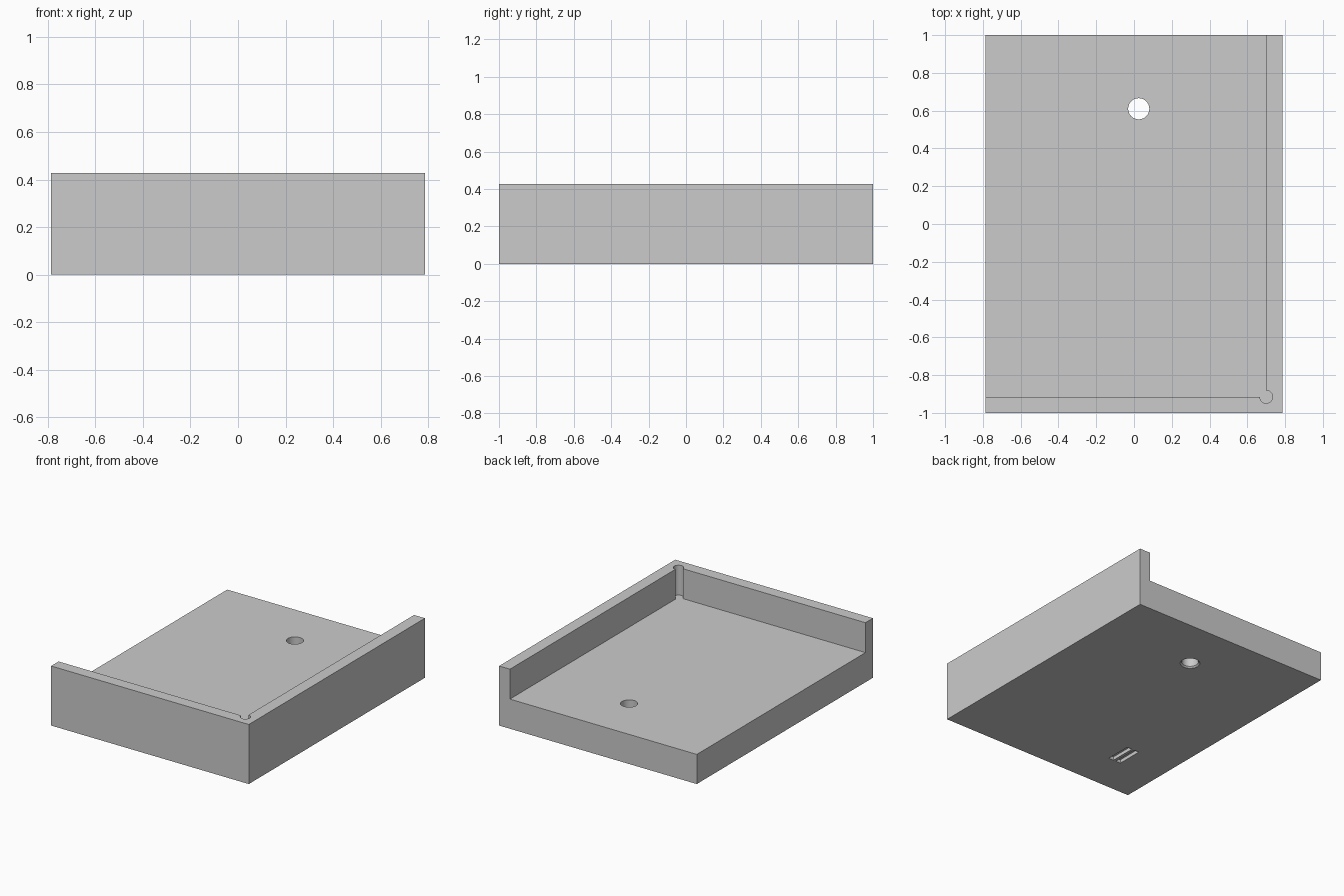
import bpy
import bmesh
from math import cos, sin, pi, radians

if "Cube" in bpy.data.objects:
    bpy.data.objects.remove(bpy.data.objects["Cube"])

HALF_X, HALF_Y, HEIGHT, FLOOR = 0.786, 1.0, 0.428, 0.213

grey = bpy.data.materials.new("plain grey")
grey.use_nodes = True
grey.diffuse_color = (0.6, 0.6, 0.6, 1)
grey.node_tree.nodes["Principled BSDF"].inputs["Base Color"].default_value = grey.diffuse_color


def prism(name, outline, z0, z1, grow=1.0):
    """Extrude an outline upwards; grow scales the top about the outline centre."""
    bm = bmesh.new()
    cx = sum(p[0] for p in outline) / len(outline)
    cy = sum(p[1] for p in outline) / len(outline)
    low = [bm.verts.new((x, y, z0)) for x, y in outline]
    top = [bm.verts.new((cx + (x - cx) * grow, cy + (y - cy) * grow, z1)) for x, y in outline]
    bm.faces.new(low)
    bm.faces.new(top)
    for i in range(len(low)):
        j = (i + 1) % len(low)
        bm.faces.new((low[i], low[j], top[j], top[i]))
    bmesh.ops.recalc_face_normals(bm, faces=bm.faces)
    mesh = bpy.data.meshes.new(name)
    bm.to_mesh(mesh)
    bm.free()
    mesh.materials.append(grey)
    obj = bpy.data.objects.new(name, mesh)
    bpy.context.collection.objects.link(obj)
    return obj


def rectangle(x0, x1, y0, y1):
    return [(x0, y0), (x1, y0), (x1, y1), (x0, y1)]


def arc(cx, cy, r, start, sweep, steps):
    angles = [start + sweep * i / steps for i in range(steps + 1)]
    return [(cx + r * cos(a), cy + r * sin(a)) for a in angles]


# Solid block
tray = prism("corner_tray", rectangle(-HALF_X, HALF_X, -HALF_Y, HALF_Y), 0, HEIGHT)

# Open pocket with a round relief in the inner corner of the two walls
wall_x, wall_y = 0.70, -0.915
pocket = [(wall_x, 1.2), (-1, 1.2), (-1, wall_y)]
pocket += arc(wall_x, wall_y, 0.034, pi, 1.5 * pi, 36)
cutters = [prism("pocket_cutter", pocket, FLOOR, 0.6)]

# Through hole, with a small countersink underneath
hole_x, hole_y, hole_r = 0.025, 0.61, 0.056
circle = arc(hole_x, hole_y, hole_r, 0, 2 * pi, 48)[:-1]
wide = arc(hole_x, hole_y, hole_r + 0.02, 0, 2 * pi, 48)[:-1]
cutters.append(prism("hole_cutter", circle, -0.1, 0.4))
cutters.append(prism("countersink_cutter", wide, -0.01, 0.01, hole_r / (hole_r + 0.02)))

# Two shallow slots in the underside
for x in (-0.453, -0.393):
    cutters.append(prism("slot_cutter", rectangle(x - 0.02, x + 0.02, -0.705, -0.515), -0.05, 0.025))

# Cut everything, then remove the cutters
bpy.context.view_layer.objects.active = tray
tray.select_set(True)
for cutter in cutters:
    cut = tray.modifiers.new(cutter.name, "BOOLEAN")
    cut.operation = "DIFFERENCE"
    cut.solver = "EXACT"
    cut.object = cutter
    bpy.ops.object.modifier_apply(modifier=cut.name)
    bpy.data.objects.remove(cutter)

bpy.ops.object.shade_smooth_by_angle(angle=radians(30))
